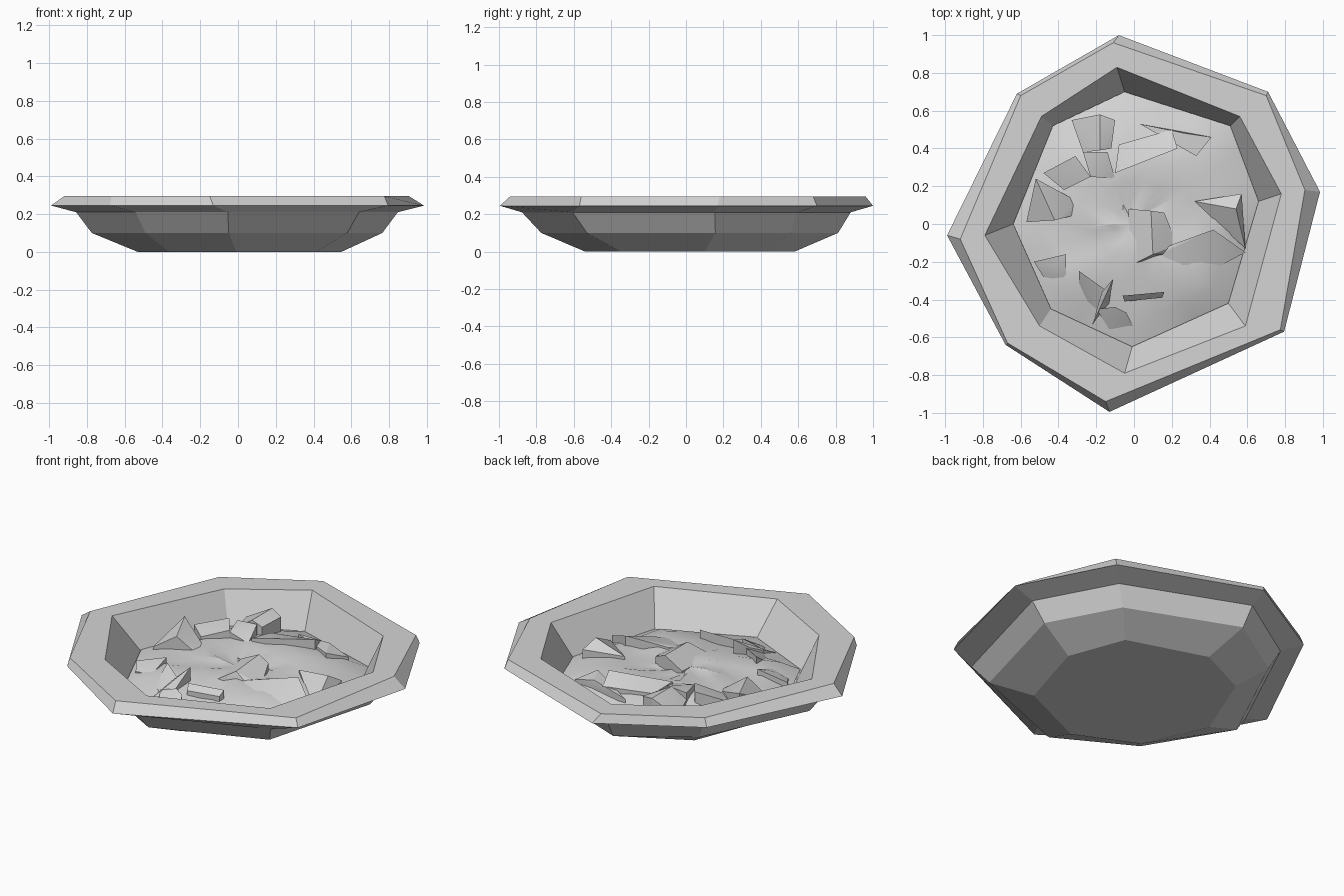
import bpy, bmesh, math, random
from mathutils import Vector

old = bpy.data.objects.get("Cube")
if old:
    bpy.data.objects.remove(old, do_unlink=True)
random.seed(4)

grey = bpy.data.materials.new("plain grey")
grey.use_nodes = True
colour = (0.66, 0.66, 0.66, 1)
grey.diffuse_color = colour
grey.node_tree.nodes["Principled BSDF"].inputs["Base Color"].default_value = colour


def finish(bm, name, smooth=0):
    """Turn a bmesh into a named grey object."""
    bmesh.ops.recalc_face_normals(bm, faces=bm.faces)
    mesh = bpy.data.meshes.new(name)
    bm.to_mesh(mesh)
    bm.free()
    mesh.materials.append(grey)
    ob = bpy.data.objects.new(name, mesh)
    bpy.context.collection.objects.link(ob)
    if smooth:
        bpy.ops.object.select_all(action="DESELECT")
        ob.select_set(True)
        bpy.context.view_layer.objects.active = ob
        bpy.ops.object.shade_smooth_by_angle(angle=math.radians(smooth))


# Uneven eight-sided outlines
rim_edge = [(-.08, 1), (.71, .7), (.985, .17), (.795, -.57),
            (-.13, -.995), (-.68, -.64), (-.99, -.06), (-.62, .69)]
rim_top = [(-.11, .96), (.7, .68), (.905, .18), (.775, -.56),
           (-.15, -.94), (-.67, -.63), (-.92, -.08), (-.6, .68)]
mouth = [(-.09, .83), (.56, .57), (.78, .16), (.59, -.54),
         (-.05, -.79), (-.5, -.54), (-.79, -.06), (-.49, .57)]
well = [(-.05, .7), (.51, .52), (.66, .12), (.5, -.42),
        (-.01, -.65), (-.44, -.45), (-.64, 0), (-.43, .52)]

# Bowl: outlines stacked from the base, over the rim, down into the well
# (outline, scale, shift in y, height)
layers = [(well, .83, 0, 0), (mouth, .98, 0, .1), (mouth, 1.085, -.02, .21),
          (rim_edge, 1, 0, .245), (rim_top, 1, 0, .295), (mouth, 1, 0, .295),
          (well, 1, 0, .1)]
bm = bmesh.new()
rings = [[bm.verts.new((x * s, y * s + dy, z)) for x, y in pts]
         for pts, s, dy, z in layers]
for a, b in zip(rings, rings[1:]):
    for i in range(8):
        j = (i + 1) % 8
        bm.faces.new((a[i], a[j], b[j], b[i]))
bm.faces.new(rings[0])
bm.faces.new(rings[-1])
finish(bm, "bowl")

# Lumpy filling: x, y, height, radius of each swell or hollow
swells = [(.25, .36, .02, .22), (.42, -.15, .02, .2), (.05, .1, -.03, .16),
          (-.4, -.08, -.03, .2), (-.25, .32, .02, .2), (.02, -.45, -.04, .2),
          (.3, .05, -.03, .14), (-.35, -.25, .02, .12), (.22, -.38, .02, .15)]


def filling_height(x, y, t):
    z = .11 + .09 * (1 - t ** 3)
    for cx, cy, h, r in swells:
        z += h * math.exp(-((x - cx) ** 2 + (y - cy) ** 2) / (r * r)) * (1 - t ** 4)
    return z


bm = bmesh.new()
outline = []
for i in range(8):
    a, b = Vector(well[i]), Vector(well[(i + 1) % 8])
    outline += [a.lerp(b, k / 3) for k in range(3)]
n, steps = len(outline), 6
hub = bm.verts.new((0, 0, filling_height(0, 0, 0)))
inner = None
for s in range(1, steps + 1):
    t = s / steps
    loose = .015 if s < steps else 0
    ring = []
    for p in outline:
        x, y = p * t
        z = filling_height(x, y, t) + random.uniform(-loose, loose) * .6
        x += random.uniform(-loose, loose)
        y += random.uniform(-loose, loose)
        ring.append(bm.verts.new((x, y, z)))
    for i in range(n):
        j = (i + 1) % n
        if inner:
            bm.faces.new((inner[i], ring[i], ring[j], inner[j]))
        else:
            bm.faces.new((hub, ring[i], ring[j]))
    inner = ring
finish(bm, "filling", 30)


def piece(name, tops):
    """A faceted lump: the hull of its top corners and their feet in the filling."""
    bm = bmesh.new()
    for x, y, z in tops:
        bm.verts.new((x, y, z))
        bm.verts.new((x, y, .105))
    hull = bmesh.ops.convex_hull(bm, input=bm.verts)
    loose = {v for v in hull["geom_interior"] + hull["geom_unused"]
             if isinstance(v, bmesh.types.BMVert)}
    bmesh.ops.delete(bm, geom=list(loose), context="VERTS")
    finish(bm, name, 25)


# Blocky chunks, by their top corners
chunks = {
    "middle_chunk": [(-.03, .08, .19), (.09, .07, .25), (.16, .06, .22), (.23, -.11, .17),
                     (.2, -.16, .16), (.1, -.16, .24), (-.02, -.22, .17)],
    "back_chunk": [(-.33, .55, .18), (-.18, .58, .26), (-.1, .55, .24), (-.12, .4, .23),
                   (-.18, .39, .26), (-.27, .38, .2)],
    "right_chunk": [(-.48, .27, .2), (-.31, .36, .25), (-.23, .25, .24), (-.37, .18, .19)],
    "inner_chunk": [(-.27, .38, .24), (-.14, .38, .25), (-.1, .24, .2), (-.23, .25, .23)],
    "right_wedge": [(-.52, .24, .25), (-.42, .02, .24), (-.3, .12, .16), (-.3, .05, .15),
                    (-.57, .01, .14)],
    "front_chunk": [(-.2, -.45, .16), (-.1, -.44, .19), (-.04, -.47, .18), (0, -.55, .13),
                    (-.13, -.56, .12)],
}
# Sloping slabs, flaps and spikes
slabs = {
    "left_spike": [(.32, .12, .2), (.57, .16, .19), (.54, .08, .24), (.59, -.13, .13)],
    "left_slab": [(-.02, -.24, .17), (.2, -.11, .2), (.42, -.03, .24), (.59, -.15, .15),
                  (.2, -.36, .16)],
    "back_slab": [(-.1, .27, .22), (.23, .4, .25), (.2, .5, .2), (-.08, .42, .2)],
    "back_ridge": [(.03, .53, .18), (.27, .48, .21), (.41, .46, .17), (.33, .36, .21)],
    "front_flake": [(-.29, -.25, .22), (-.15, -.35, .2), (-.2, -.45, .14), (-.29, -.37, .14)],
    "front_spike": [(-.11, -.29, .26), (-.17, -.36, .2), (-.22, -.53, .12), (-.14, -.46, .12)],
    "front_flap": [(-.06, -.38, .21), (.16, -.36, .22), (.15, -.39, .19), (-.05, -.41, .18)],
    "right_slab": [(-.53, -.2, .15), (-.42, -.22, .18), (-.36, -.16, .2), (-.36, -.3, .15),
                   (-.48, -.28, .13)],
}
for group in (chunks, slabs):
    for name, tops in group.items():
        piece(name, tops)
